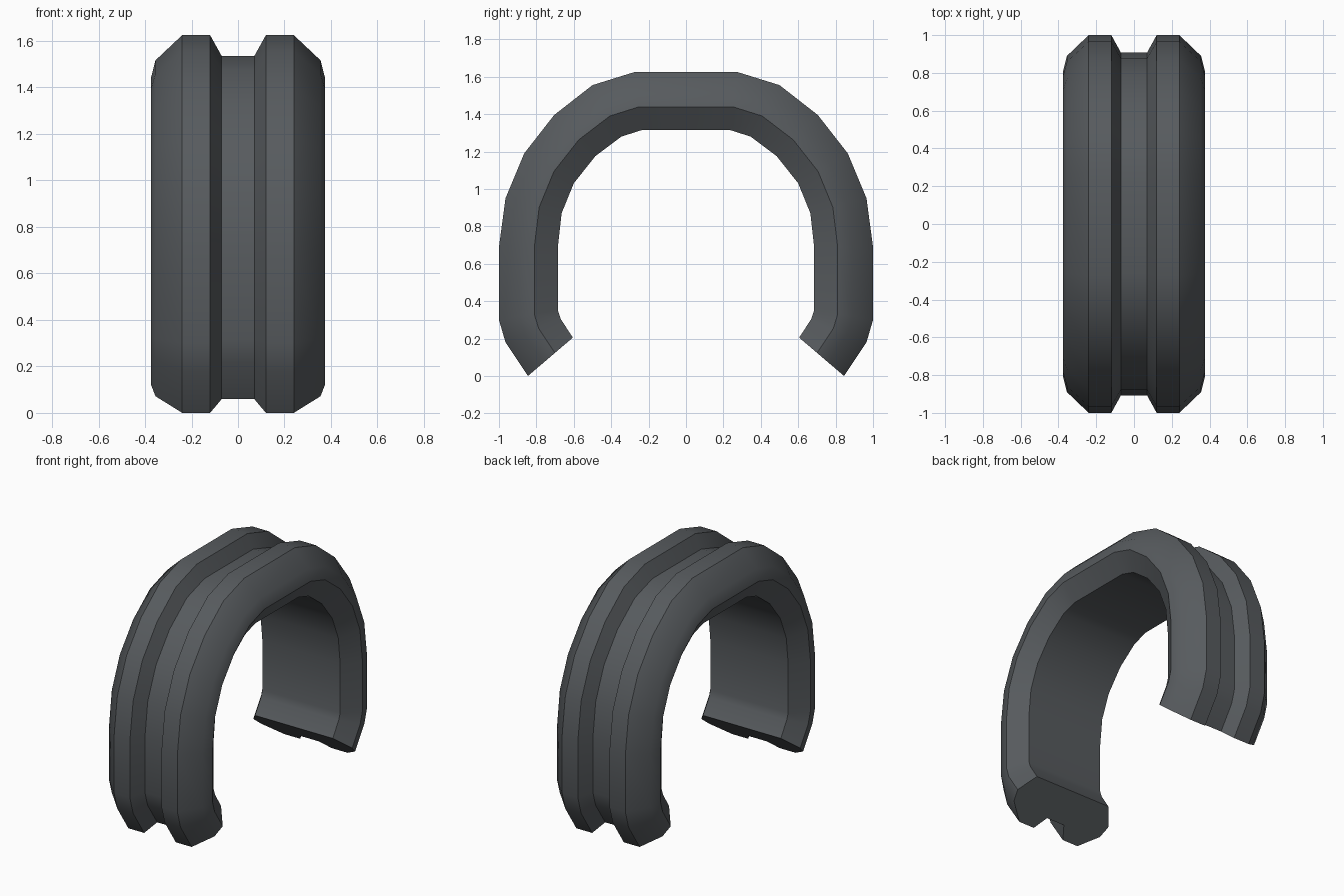
import bpy
import bmesh
import math
from mathutils import Vector

cube = bpy.data.objects.get("Cube")
if cube:
    bpy.data.objects.remove(cube, do_unlink=True)

# Single dark grey material
rubber = bpy.data.materials.new("dark grey rubber")
rubber.use_nodes = True
colour = (0.095, 0.104, 0.112, 1)
rubber.diffuse_color = colour
bsdf = next(n for n in rubber.node_tree.nodes if n.type == "BSDF_PRINCIPLED")
bsdf.inputs["Base Color"].default_value = colour
bsdf.inputs["Roughness"].default_value = 0.8

# Arch outlines (y, z) from the back foot up to the crown
outer = [(0.845, 0), (0.965, 0.18), (1, 0.30), (1, 0.69), (0.965, 0.95),
         (0.865, 1.19), (0.705, 1.395), (0.50, 1.555), (0.275, 1.625)]
inner = [(0.605, 0.205), (0.67, 0.305), (0.685, 0.35), (0.685, 0.69), (0.665, 0.87),
         (0.60, 1.03), (0.485, 1.175), (0.345, 1.28), (0.235, 1.315)]

# Half cross-section: (x, share of the way from outer to inner outline)
half = [(0.07, 0.29), (0.12, 0), (0.24, 0), (0.355, 0.35), (0.375, 0.6), (0.295, 1)]


def mirrored(points):
    return points + [(-a, b) for a, b in reversed(points)]


section = mirrored(half)
stations = list(zip(mirrored(outer), mirrored(inner)))

# Sweep the grooved section along the arch
bm = bmesh.new()
rings = []
for out_pt, in_pt in stations:
    ring = []
    for x, share in section:
        y, z = Vector(out_pt).lerp(Vector(in_pt), share)
        ring.append(bm.verts.new((x, y, z)))
    rings.append(ring)

count = len(section)
for a, b in zip(rings, rings[1:]):
    for i in range(count):
        j = (i + 1) % count
        bm.faces.new((a[i], a[j], b[j], b[i]))

# Close both feet
bm.faces.new(rings[0])
bm.faces.new(rings[-1])
bmesh.ops.recalc_face_normals(bm, faces=bm.faces)

mesh = bpy.data.meshes.new("grooved_arch")
bm.to_mesh(mesh)
bm.free()
mesh.materials.append(rubber)
arch = bpy.data.objects.new("grooved_arch", mesh)
bpy.context.collection.objects.link(arch)

# Smooth around the arch, crisp along the ridges
bpy.ops.object.select_all(action="DESELECT")
arch.select_set(True)
bpy.context.view_layer.objects.active = arch
bpy.ops.object.shade_smooth_by_angle(angle=math.radians(35))
